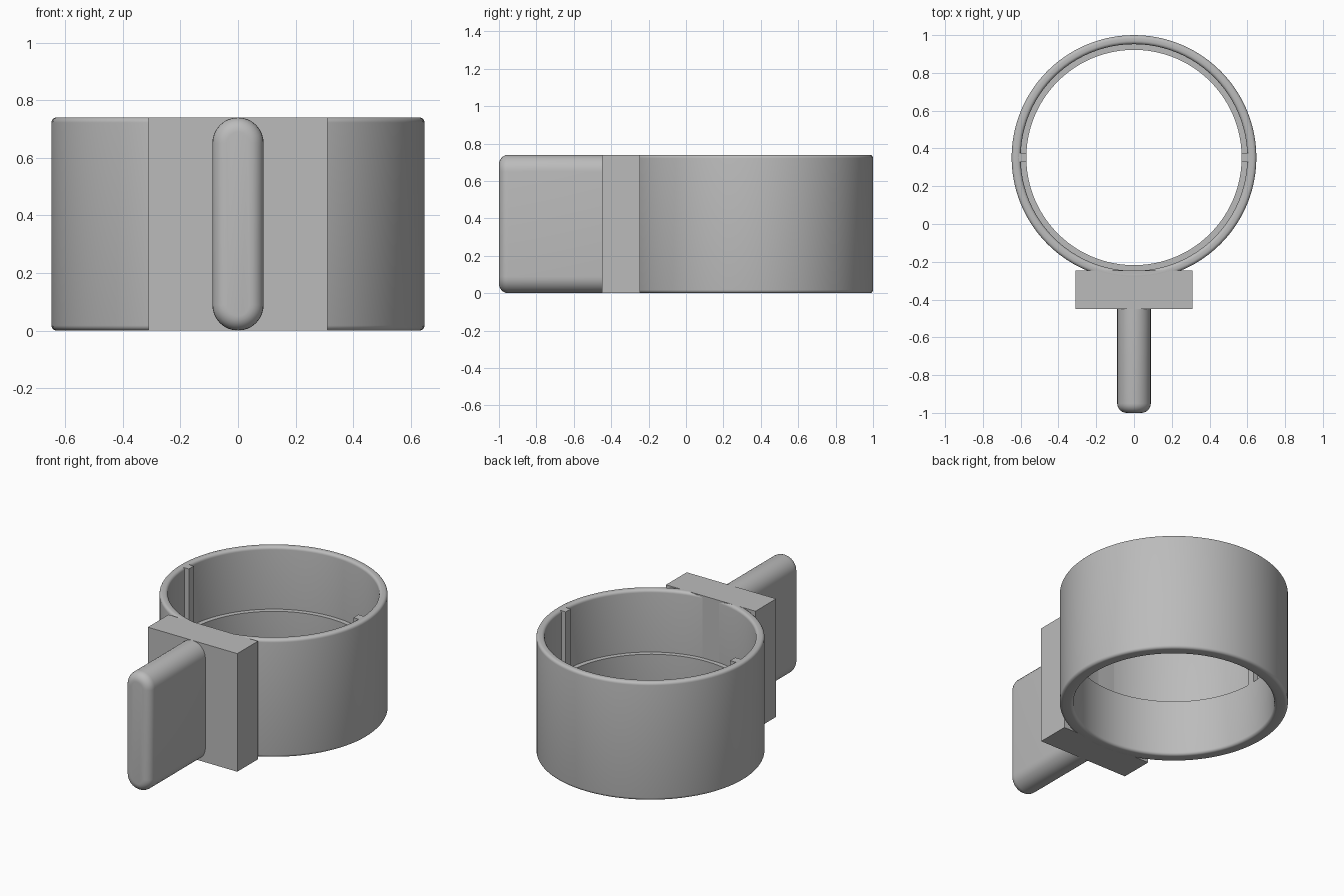
import bpy, bmesh
from math import sin, cos, pi, radians

cube = bpy.data.objects.get("Cube")
if cube:
    bpy.data.objects.remove(cube, do_unlink=True)

HEIGHT = 0.74
RING_Y = 0.352

grey = bpy.data.materials.new("plain grey")
grey.use_nodes = True
colour = (0.5, 0.5, 0.5, 1)
grey.diffuse_color = colour
grey.node_tree.nodes["Principled BSDF"].inputs["Base Color"].default_value = colour


def finish(name, bm, smooth=True):
    bmesh.ops.recalc_face_normals(bm, faces=bm.faces)
    mesh = bpy.data.meshes.new(name)
    bm.to_mesh(mesh)
    bm.free()
    mesh.materials.append(grey)
    obj = bpy.data.objects.new(name, mesh)
    bpy.context.collection.objects.link(obj)
    if smooth:
        bpy.ops.object.select_all(action="DESELECT")
        bpy.context.view_layer.objects.active = obj
        obj.select_set(True)
        bpy.ops.object.shade_smooth_by_angle(angle=radians(30))
    return obj


def box(name, x, y, z):
    """Box from its (low, high) extents."""
    bm = bmesh.new()
    bmesh.ops.create_cube(bm, size=1)
    for v in bm.verts:
        v.co = [r[0] if c < 0 else r[1] for c, r in zip(v.co, (x, y, z))]
    return finish(name, bm, smooth=False)


def loft(bm, loops, closed=False):
    """Skin closed loops of points one after another."""
    rows = [[bm.verts.new(p) for p in loop] for loop in loops]
    count = len(rows[0])
    for k in range(len(rows) if closed else len(rows) - 1):
        a, b = rows[k], rows[(k + 1) % len(rows)]
        for i in range(count):
            j = (i + 1) % count
            bm.faces.new((a[i], a[j], b[j], b[i]))
    return rows


def arc(cx, cz, r, start, steps=5):
    """Quarter circle, anticlockwise from the start angle in degrees."""
    angles = [radians(start + 90 * i / steps) for i in range(steps + 1)]
    return [(cx + r * cos(a), cz + r * sin(a)) for a in angles]


# Ring: lathed wall with rounded rims and an inner step on its lower half
OUTER, INNER, LIP, STEP_Z = 0.648, 0.6, 0.57, 0.35
r = 0.018
profile = (arc(OUTER - r, r, r, 270) + arc(OUTER - r, HEIGHT - r, r, 0)
           + arc(INNER + r, HEIGHT - r, r, 90)
           + [(INNER, STEP_Z), (LIP, STEP_Z)] + arc(LIP + r, r, r, 180))
SEGMENTS = 96
turns = [2 * pi * i / SEGMENTS for i in range(SEGMENTS)]
bm = bmesh.new()
loft(bm, [[(p * cos(t), RING_Y + p * sin(t), z) for t in turns]
          for p, z in profile], closed=True)
finish("ring", bm)

# Two upright ribs inside the ring, standing on the step
for side, name in ((1, "left_rib"), (-1, "right_rib")):
    xs = sorted((side * LIP, side * 0.625))
    box(name, xs, (RING_Y - 0.025, RING_Y + 0.025), (STEP_Z, HEIGHT - 0.002))

# Mounting block between ring and handle
box("mounting_block", (-0.31, 0.31), (-0.45, -0.245), (0, HEIGHT))

# Handle: upright slab with round edges and a softened front end
HALF, ROUND, FRONT = 0.089, 0.05, -1.0


def slab_loop(inset, y, steps=16):
    radius = HALF - inset
    loop = []
    for cz, start in ((HEIGHT - HALF, 0), (HALF, pi)):
        for i in range(steps + 1):
            a = start + pi * i / steps
            loop.append((radius * cos(a), y, cz + radius * sin(a)))
    return loop


loops = [slab_loop(0, -0.44)]
for i in range(7):
    a = pi / 2 * i / 6
    loops.append(slab_loop(ROUND * (1 - cos(a)), FRONT + ROUND * (1 - sin(a))))
bm = bmesh.new()
rows = loft(bm, loops)
bm.faces.new(rows[0])
bm.faces.new(rows[-1])
finish("handle", bm)
